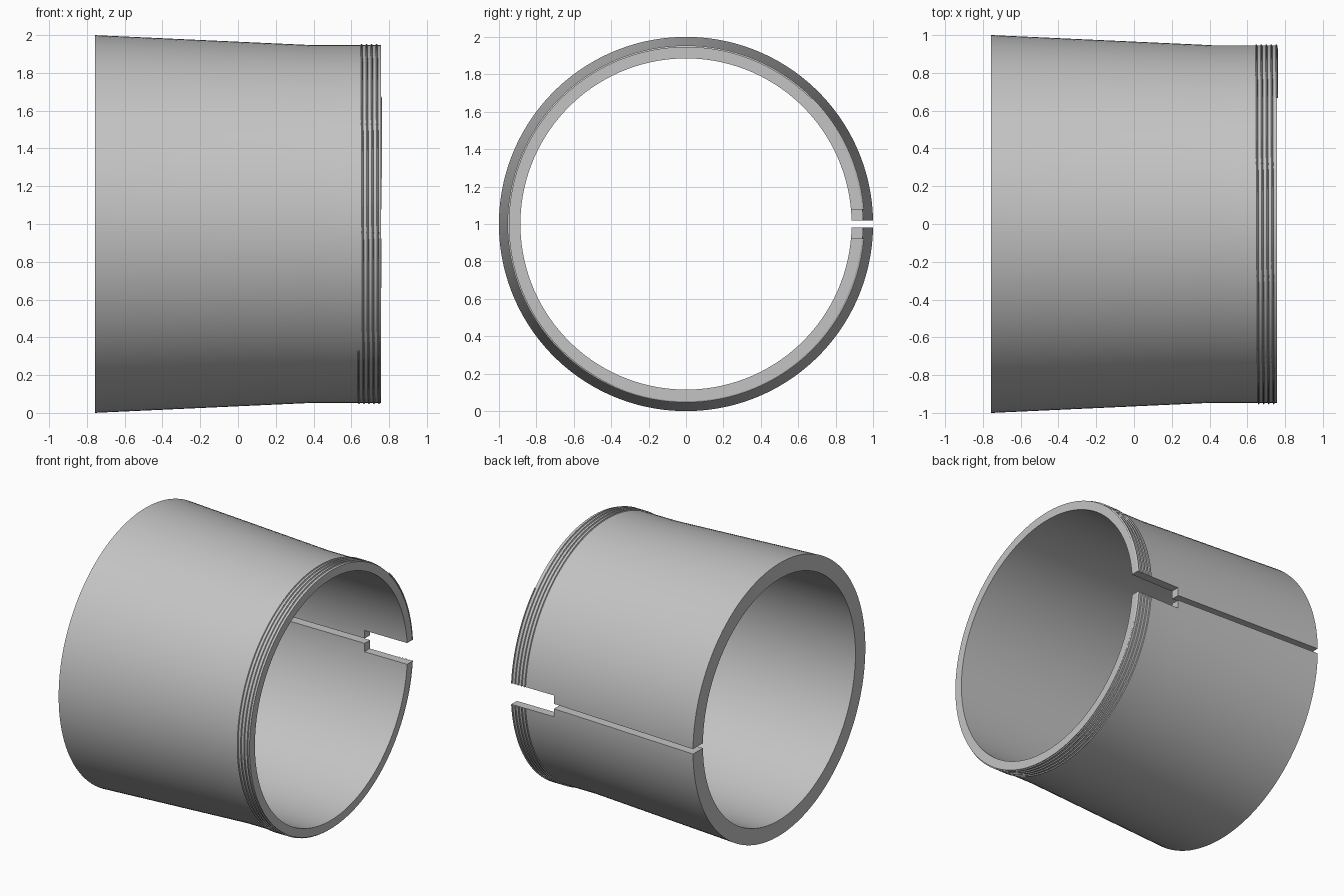
import bpy, bmesh, math
from math import cos, sin, tau, radians
from mathutils import Vector

cube = bpy.data.objects.get("Cube")
if cube:
    bpy.data.objects.remove(cube)

END = 0.757         # half length of the sleeve
BORE = 0.885        # inner radius
NECK = 0.947        # outer radius of the straight end
SEGMENTS = 128

grey = bpy.data.materials.new("grey metal")
grey.use_nodes = True
grey.diffuse_color = (0.55, 0.55, 0.55, 1)
grey.node_tree.nodes["Principled BSDF"].inputs["Base Color"].default_value = grey.diffuse_color


def ring_point(x, radius, angle):
    """Point around the x axis; angle 0 is the back, going up."""
    return Vector((x, radius * cos(angle), 1 + radius * sin(angle)))


def sweep(name, sections, closed):
    """Skin a list of equal cross-section loops."""
    bm = bmesh.new()
    loops = [[bm.verts.new(p) for p in s] for s in sections]
    count = len(loops[0])
    pairs = list(zip(loops, loops[1:]))
    if closed:
        pairs.append((loops[-1], loops[0]))
    else:
        bm.faces.new(loops[0])
        bm.faces.new(loops[-1])
    for a, b in pairs:
        for i in range(count):
            j = (i + 1) % count
            bm.faces.new((a[i], a[j], b[j], b[i]))
    bmesh.ops.recalc_face_normals(bm, faces=bm.faces)
    mesh = bpy.data.meshes.new(name)
    bm.to_mesh(mesh)
    bm.free()
    obj = bpy.data.objects.new(name, mesh)
    bpy.context.collection.objects.link(obj)
    mesh.materials.append(grey)
    return obj


def slot_cutter(name, x0, x1, half_width):
    bpy.ops.mesh.primitive_cube_add(size=1, location=((x0 + x1) / 2, 0.95, 1))
    obj = bpy.context.object
    obj.name = name
    obj.scale = (x1 - x0, 0.6, 2 * half_width)
    obj.hide_render = True
    return obj


# Tapered sleeve: wide left end, straight neck
profile = [(-END, BORE), (-END, 1.0), (0.4, NECK), (END, NECK), (END, BORE)]
sleeve = sweep("sleeve", [[ring_point(x, r, tau * (i + 0.5) / SEGMENTS) for x, r in profile]
                          for i in range(SEGMENTS)], True)

# Helical thread ridge on the neck
TURNS, PITCH, START = 4.5, 0.0265, 0.637
steps = int(TURNS * SEGMENTS)
sections = []
for i in range(steps + 1):
    turn = TURNS * i / steps
    angle = radians(225) + turn * tau
    x = START + turn * PITCH
    sections.append([ring_point(x - 0.007, NECK - 0.004, angle),
                     ring_point(x - 0.002, NECK + 0.007, angle),
                     ring_point(x + 0.002, NECK + 0.007, angle),
                     ring_point(x + 0.007, NECK - 0.004, angle)])
thread = sweep("thread", sections, False)

# Narrow split along the back, with a wider notch at the neck
cutters = [slot_cutter("split_cutter", -1, 1, 0.018),
           slot_cutter("notch_cutter", 0.41, 1, 0.078)]
for obj in (sleeve, thread):
    bpy.ops.object.select_all(action='DESELECT')
    bpy.context.view_layer.objects.active = obj
    obj.select_set(True)
    for cutter in cutters:
        mod = obj.modifiers.new(cutter.name, 'BOOLEAN')
        mod.operation = 'DIFFERENCE'
        mod.solver = 'EXACT'
        mod.object = cutter
        bpy.ops.object.modifier_apply(modifier=mod.name)
    bpy.ops.object.shade_smooth_by_angle(angle=radians(25))
for cutter in cutters:
    bpy.data.objects.remove(cutter)
